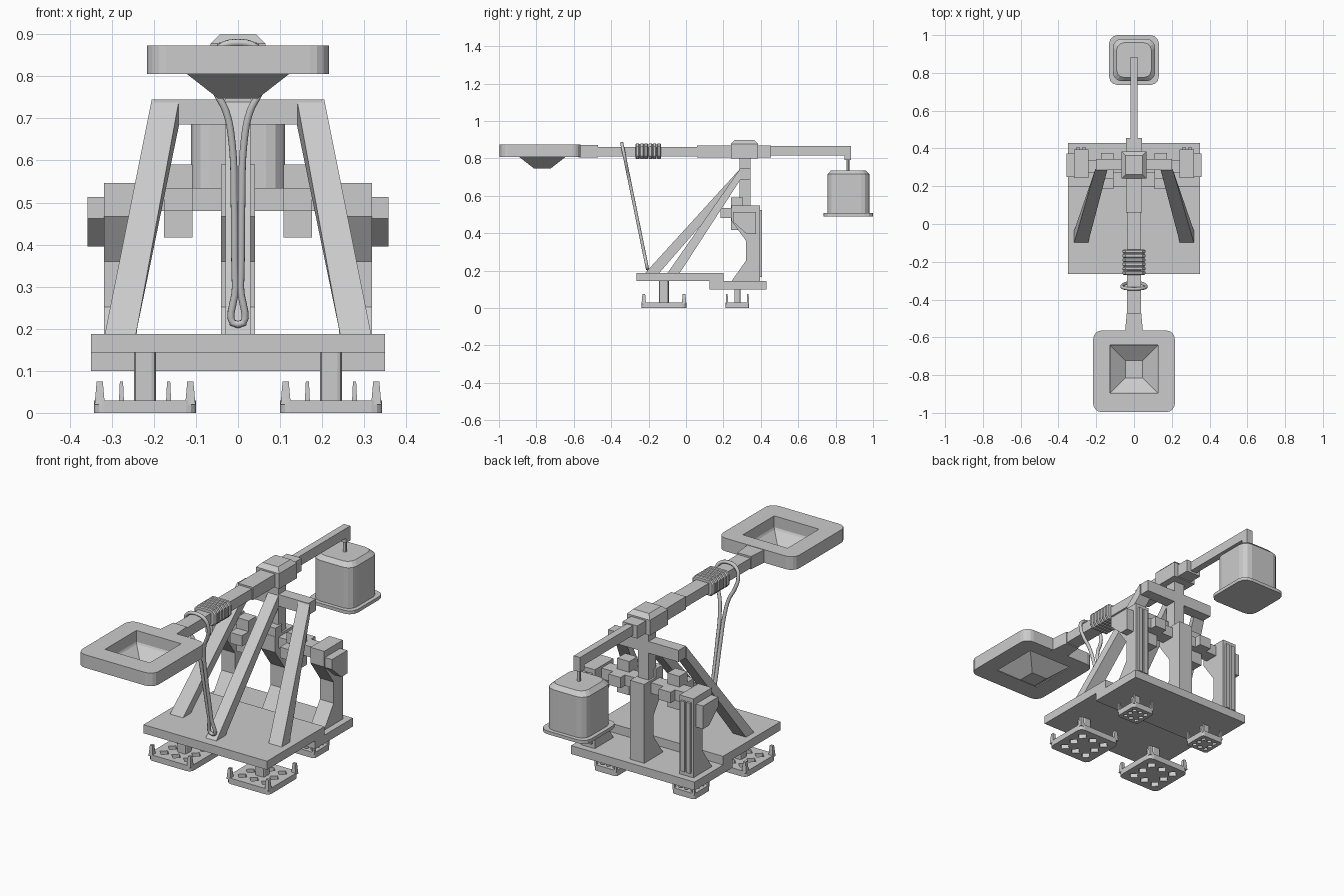
import bpy, bmesh, math
from mathutils import Matrix

if "Cube" in bpy.data.objects:
    bpy.data.objects.remove(bpy.data.objects["Cube"])

grey = bpy.data.materials.new("light grey")
grey.diffuse_color = (0.6, 0.6, 0.6, 1)
grey.use_nodes = True
grey.node_tree.nodes["Principled BSDF"].inputs["Base Color"].default_value = grey.diffuse_color


def finish(name, bm):
    bmesh.ops.recalc_face_normals(bm, faces=bm.faces)
    me = bpy.data.meshes.new(name)
    bm.to_mesh(me)
    bm.free()
    me.materials.append(grey)
    ob = bpy.data.objects.new(name, me)
    bpy.context.collection.objects.link(ob)
    return ob


def loft(name, rings, cap_first=True, cap_last=True):
    """Skin a list of point rings of equal length."""
    bm = bmesh.new()
    vs = [[bm.verts.new(p) for p in r] for r in rings]
    n = len(vs[0])
    for a, b in zip(vs, vs[1:]):
        for i in range(n):
            j = (i + 1) % n
            bm.faces.new((a[i], a[j], b[j], b[i]))
    if cap_first:
        bm.faces.new(vs[0])
    if cap_last:
        bm.faces.new(vs[-1])
    return finish(name, bm)


def rect(x0, x1, y0, y1, z):
    return [(x0, y0, z), (x1, y0, z), (x1, y1, z), (x0, y1, z)]


def box(name, x0, x1, y0, y1, z0, z1):
    return loft(name, [rect(x0, x1, y0, y1, z0), rect(x0, x1, y0, y1, z1)])


def round_square(cx, cy, h, r, z, n=3):
    pts = []
    for k, (sx, sy) in enumerate(((1, 1), (-1, 1), (-1, -1), (1, -1))):
        for i in range(n + 1):
            a = math.pi / 2 * (k + i / n)
            pts.append((cx + sx * (h - r) + r * math.cos(a), cy + sy * (h - r) + r * math.sin(a), z))
    return pts


def cut(ob, holes):
    """Cut (x, y, half size, angle) square holes straight through an object."""
    bm = bmesh.new()
    for x, y, h, ang in holes:
        m = Matrix.Translation((x, y, 0.5)) @ Matrix.Rotation(ang, 4, 'Z') @ Matrix.Diagonal((2 * h, 2 * h, 2, 1))
        bmesh.ops.create_cube(bm, size=1, matrix=m)
    cutter = finish("hole_cutter", bm)
    cutter.hide_render = True
    mod = ob.modifiers.new("holes", 'BOOLEAN')
    mod.operation, mod.solver, mod.object = 'DIFFERENCE', 'EXACT', cutter
    bpy.context.view_layer.objects.active = ob
    bpy.ops.object.modifier_apply(modifier=mod.name)
    bpy.data.objects.remove(cutter)


# Base plates
box("front_base_plate", -.35, .35, -.265, .2, .143, .187)
box("rear_base_plate", -.35, .35, .125, .43, .1, .143)

# Feet: pierced plate, corner prongs, column
for s in (-1, 1):
    for kind, cy, h, col, top in (("front", -.118, .121, .026, .15), ("rear", .275, .063, .017, .11)):
        cx = s * .221
        plate = loft(kind + "_foot_plate", [round_square(cx, cy, h, h * .2, z) for z in (0, .03)])
        cut(plate, [(cx + i * h * .55, cy + j * h * .55, h * .15, math.pi / 4)
                    for i in (-1, 0, 1) for j in (-1, 0, 1) if i or j])
        for a in (-1, 1):
            for b in (-1, 1):
                px, py, w = cx + a * h * .89, cy + b * h * .89, h * .1
                loft(kind + "_foot_prong", [rect(px - w, px + w, py - w, py + w, .02),
                                            rect(px - w * .6, px + w * .6, py - w * .6, py + w * .6, .075)])
        loft(kind + "_foot_column", [round_square(cx, cy, col, col * .4, z, 2) for z in (.02, top)])

# Uprights, notched at the front
notch = [(.243, .143), (.395, .143), (.395, .547), (.243, .547), (.243, .467), (.32, .36), (.32, .252)]
for name, x0, x1 in (("left_upright", -.318, -.24), ("centre_upright", -.04, .04), ("right_upright", .24, .318)):
    loft(name, [[(x, y, z) for y, z in notch] for x in (x0, x1)])
box("upper_post", -.03, .03, .285, .345, .54, .82)
box("post_collar", -.04, .04, .245, .3, .54, .59)

# Cross beams and the blocks on them
box("lower_beam", -.25, .25, .27, .34, .48, .535)
box("upper_crossbar", -.2, .2, .285, .345, .685, .745)
block = [(.25, .513), (.374, .513), (.374, .395), (.325, .395), (.25, .462)]
for s in (-1, 1):
    loft("side_block", [[(s * x, y, z) for y, z in block] for x in (.318, .358)])
    box("beam_block", s * .142 - .034, s * .142 + .034, .24, .305, .417, .59)
    box("beam_cross_block", s * .142 - .034, s * .142 + .034, .185, .375, .48, .535)
    for o in (-.016, .016):
        box("rear_strip", s * .28 + o - .011, s * .28 + o + .011, .39, .406, .165, .525)

# Slanted legs
def leg(name, bx0, bx1, tx0, tx1, y0, y1):
    loft(name, [rect(bx0, bx1, y0, y1, .185),
                [(tx0, .29, .745), (tx1, .29, .745), (tx1, .29, .685), (tx0, .29, .685)]])

leg("centre_leg", -.03, .03, -.03, .03, -.22, -.145)
for s in (-1, 1):
    leg("side_leg", s * .317, s * .243, s * .205, s * .14, -.1, -.035)

# Throwing arm
box("front_arm", -.036, .036, -.48, .07, .81, .862)
box("arm_sleeve", -.042, .042, .06, .455, .805, .87)
box("rear_arm", -.018, .018, .45, .883, .815, .865)
box("arm_tip", -.018, .018, .848, .883, .79, .82)
loft("arm_neck", [[(x * w, y, z) for x, z in ((-1, .805), (1, .805), (1, .871), (-1, .871))]
                  for y, w in ((-.575, .048), (-.47, .038))])
loft("pivot_block", [rect(-.065, .065, .24, .385, .8), rect(-.065, .065, .24, .385, .878),
                     rect(-.044, .044, .262, .363, .899)])

# Rope wrapping: a row of chamfered bands
for i in range(6):
    y = -.259 + i * .0228
    rings = []
    for dy, k in ((-.0112, .9), (-.006, 1), (.006, 1), (.0112, .9)):
        prof = [(.06, .025), (.045, .042), (-.045, .042), (-.06, .025),
                (-.06, -.025), (-.045, -.042), (.045, -.042), (.06, -.025)]
        rings.append([(x * k, y + dy, .838 + z * k) for x, z in prof])
    loft("rope_band", rings)

# Throwing cup: rim with a square opening and a pyramid bowl below
rim = loft("cup_rim", [round_square(0, -.78, .216, .045, z, 4) for z in (.806, .873)])
cut(rim, [(0, -.768, .127, 0)])
def square(h, z):
    return rect(-h, h, -.768 - h, -.768 + h, z)
loft("cup_bowl", [square(.127, .815), square(.122, .806), square(.072, .767), square(.046, .747)], cap_first=False)

# Counterweight
loft("counterweight_flange", [round_square(0, .868, .132, .045, z) for z in (.49, .507)])
loft("counterweight", [round_square(0, .868, h, r, z) for h, r, z in
                       ((.112, .045, .505), (.112, .045, .715), (.092, .04, .736))])
loft("counterweight_hook", [round_square(0, .866, .009, .008, z, 2) for z in (.73, .8)])

# Pull rope: a long loop hung over the arm, in a tilted plane
half = [(.05, .862), (.064, .82), (.052, .765), (.028, .715), (.014, .64), (.009, .5), (.006, .3)]
path = [(0, .88)] + half + [(0, .21)] + [(-x, z) for x, z in reversed(half)]
cu = bpy.data.curves.new("pull_rope", 'CURVE')
cu.dimensions = '3D'
cu.bevel_depth, cu.bevel_resolution, cu.resolution_u = .009, 2, 6
sp = cu.splines.new('BEZIER')
sp.bezier_points.add(len(path) - 1)
sp.use_cyclic_u = True
for bp, (x, z) in zip(sp.bezier_points, path):
    bp.co = (x, -.343 + (.88 - z) * .204, z)
    bp.handle_left_type = bp.handle_right_type = 'AUTO'
cu.materials.append(grey)
rope = bpy.data.objects.new("pull_rope", cu)
bpy.context.collection.objects.link(rope)
bpy.ops.object.select_all(action='DESELECT')
rope.select_set(True)
bpy.context.view_layer.objects.active = rope
bpy.ops.object.convert(target='MESH')
bpy.ops.object.shade_smooth()
